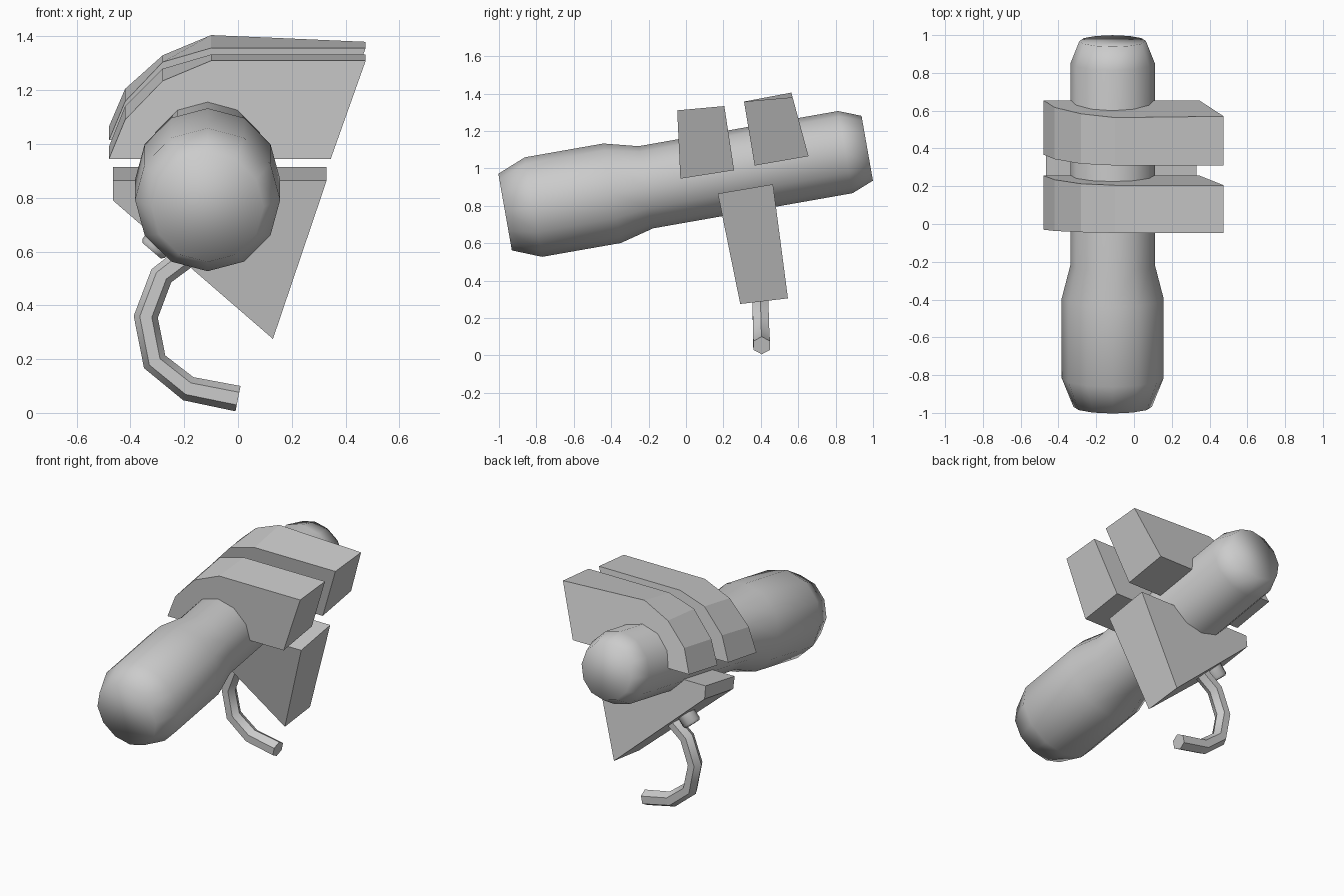
import bpy, bmesh
from math import sin, cos, pi, radians
from mathutils import Vector, Matrix

if "Cube" in bpy.data.objects:
    bpy.data.objects.remove(bpy.data.objects["Cube"])


def loft(name, rings, smooth=None):
    """Closed solid skinned through equal-length rings of points."""
    bm = bmesh.new()
    loops = [[bm.verts.new(p) for p in r] for r in rings]
    n = len(loops[0])
    for a, b in zip(loops, loops[1:]):
        for i in range(n):
            j = (i + 1) % n
            bm.faces.new((a[i], a[j], b[j], b[i]))
    bm.faces.new(loops[0])
    bm.faces.new(loops[-1])
    bmesh.ops.recalc_face_normals(bm, faces=bm.faces)
    me = bpy.data.meshes.new(name)
    bm.to_mesh(me)
    bm.free()
    ob = bpy.data.objects.new(name, me)
    bpy.context.collection.objects.link(ob)
    if smooth:
        bpy.ops.object.select_all(action='DESELECT')
        ob.select_set(True)
        bpy.context.view_layer.objects.active = ob
        bpy.ops.object.shade_smooth_by_angle(angle=radians(smooth))
    return ob


def turned(name, sections, sides, matrix, smooth):
    """Lathed shape: sections are (distance along local y, radius)."""
    rings = [[matrix @ Vector((r * sin(2 * pi * i / sides), s, r * cos(2 * pi * i / sides)))
              for i in range(sides)] for s, r in sections]
    return loft(name, rings, smooth)


def slab(name, front, back, front_line, back_line):
    """Plate with x,z outlines; y of each face runs linearly through two (z, y) points."""
    def place(outline, line):
        (z0, y0), (z1, y1) = line
        return [(x, y0 + (y1 - y0) * (z - z0) / (z1 - z0), z) for x, z in outline]
    return loft(name, [place(front, front_line), place(back, back_line)])


# Main barrel, tilted up toward the back
tilt = Matrix.Translation((-0.113, -0.395, 0.867)) @ Matrix.Rotation(radians(10), 4, 'X')
turned("barrel", [(-0.581, 0.208), (-0.427, 0.27), (0, 0.27), (0.183, 0.223),
                  (1.266, 0.223), (1.385, 0.176)], 12, tilt, 75)

# Two upper clamp plates
slab("front_clamp",
     [(-0.48, 0.945), (-0.42, 1.09), (-0.28, 1.235), (-0.1, 1.31), (0.475, 1.31), (0.345, 0.945)],
     [(-0.48, 0.99), (-0.42, 1.14), (-0.28, 1.28), (-0.1, 1.333), (0.475, 1.333), (0.345, 0.99)],
     [(1.31, -0.047), (0.945, -0.03)], [(1.333, 0.205), (0.99, 0.257)])
slab("rear_clamp",
     [(-0.48, 1.015), (-0.42, 1.158), (-0.28, 1.305), (-0.1, 1.357), (0.475, 1.357), (0.345, 1.015)],
     [(-0.48, 1.065), (-0.42, 1.205), (-0.28, 1.33), (-0.1, 1.405), (0.475, 1.38), (0.345, 1.065)],
     [(1.357, 0.31), (1.015, 0.367)], [(1.38, 0.57), (1.065, 0.655)])

# Lower wedge bracket
slab("lower_bracket",
     [(-0.465, 0.865), (0.33, 0.865), (0.13, 0.275), (-0.465, 0.79)],
     [(-0.465, 0.915), (0.33, 0.915), (0.13, 0.305), (-0.465, 0.835)],
     [(0.865, 0.17), (0.275, 0.29)], [(0.915, 0.465), (0.305, 0.545)])

# Curved hook hanging from the bracket
path = [(-0.12, 0.65), (-0.2, 0.575), (-0.285, 0.51), (-0.343, 0.357),
        (-0.31, 0.19), (-0.185, 0.09), (0, 0.053)]
rings = []
for k, (x, z) in enumerate(path):
    a, b = path[max(k - 1, 0)], path[min(k + 1, len(path) - 1)]
    side = Vector((b[1] - a[1], 0, a[0] - b[0])).normalized()
    c = Vector((x, 0.39 + 0.015 * k / 6, z))
    r = 0.042 + 0.006 * k / 6
    rings.append([c + side * r * cos(i * pi / 3) + Vector((0, 1, 0)) * r * 1.08 * sin(i * pi / 3)
                  for i in range(6)])
loft("hook", rings, 50)

# Small round button on the underside of the bracket
normal = Vector((-0.65, 0, -0.76)).normalized()
button = Matrix.Translation((-0.305, 0.39, 0.622)) @ normal.to_track_quat('Y', 'Z').to_matrix().to_4x4()
turned("button", [(-0.1, 0.055), (0.012, 0.055), (0.025, 0.045)], 10, button, 40)
